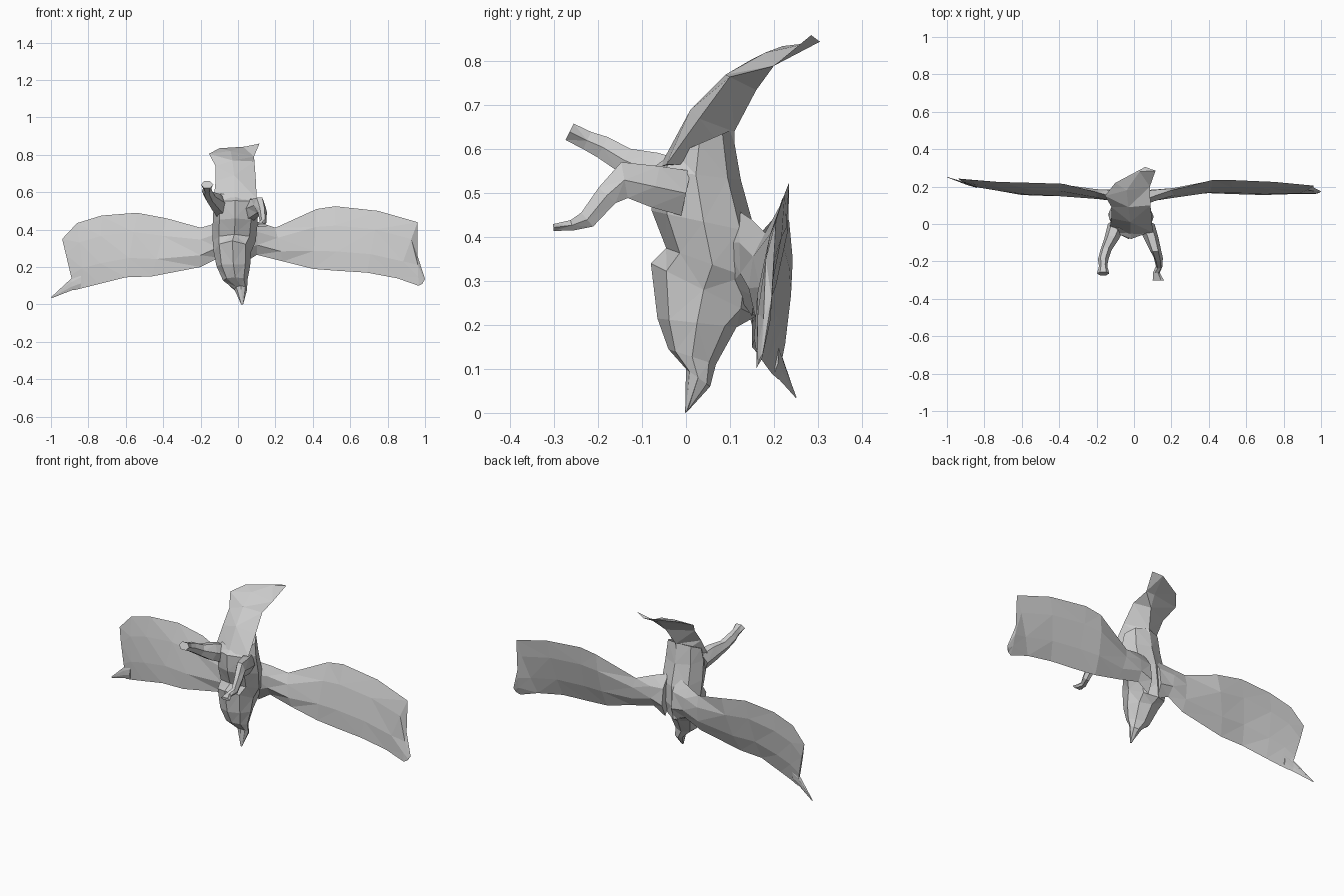
import bpy, bmesh, math
from mathutils import Vector


def loft(name, rings):
    """Skin a list of equal-length point rings, capping both ends."""
    bm = bmesh.new()
    vs = [[bm.verts.new(p) for p in r] for r in rings]
    n = len(rings[0])
    for a, b in zip(vs, vs[1:]):
        for i in range(n):
            j = (i + 1) % n
            bm.faces.new((a[i], a[j], b[j], b[i]))
    bm.faces.new(vs[0])
    bm.faces.new(vs[-1])
    bmesh.ops.triangulate(bm, faces=bm.faces[:])
    bmesh.ops.recalc_face_normals(bm, faces=bm.faces[:])
    me = bpy.data.meshes.new(name)
    bm.to_mesh(me)
    bm.free()
    ob = bpy.data.objects.new(name, me)
    bpy.context.collection.objects.link(ob)
    return ob


def slanted_ring(fy, fz, by, bz, hw, xc, sides=8):
    """Oval ring between a front point and a back point in the side view."""
    pts = []
    for i in range(sides):
        a = math.tau * i / sides
        t = (1 - math.cos(a)) / 2
        pts.append((xc + hw * math.sin(a), fy + (by - fy) * t, fz + (bz - fz) * t))
    return pts


def blade_ring(x1, y1, z1, x2, y2, z2, t):
    """Thin wing section from top edge to bottom edge, t = half thickness."""
    top, bot = Vector((x1, y1, z1)), Vector((x2, y2, z2))
    off = Vector((0, t, 0))
    a, b = top.lerp(bot, 0.3), top.lerp(bot, 0.7)
    return [top, a - off, b - off, bot, b + off, a + off]


def limb(name, path):
    """Tapered limb: each entry is x, y, z, half width, half depth."""
    rings = []
    for k, (x, y, z, w, h) in enumerate(path):
        p, q = path[max(k - 1, 0)], path[min(k + 1, len(path) - 1)]
        d = Vector(q[:3]) - Vector(p[:3])
        side = Vector((1, 0, 0))
        up = side.cross(d).normalized()
        rings.append([Vector((x, y, z)) + side * w * math.cos(math.tau * i / 6)
                      + up * h * math.sin(math.tau * i / 6) for i in range(6)])
    return loft(name, rings)


# Beak, head and torso: front y/z, back y/z, half width, x centre
loft("head_and_torso", [slanted_ring(*r) for r in (
    (-0.002, 0.0, 0.004, 0.004, 0.006, 0.022),
    (0.0, 0.10, 0.055, 0.06, 0.034, 0.015),
    (-0.04, 0.145, 0.068, 0.11, 0.065, -0.015),
    (-0.065, 0.215, 0.115, 0.195, 0.09, -0.025),
    (-0.08, 0.34, 0.16, 0.22, 0.10, -0.03),
    (-0.045, 0.375, 0.165, 0.30, 0.115, -0.02),
    (-0.078, 0.46, 0.158, 0.41, 0.12, -0.015),
    (-0.08, 0.555, 0.125, 0.53, 0.115, -0.015),
    (-0.045, 0.58, 0.105, 0.645, 0.105, -0.015))])

# Tail: left edge, front middle, right edge, back middle
loft("tail", [
    [(-0.13, -0.02, 0.56), (-0.02, -0.06, 0.56), (0.10, -0.045, 0.565), (-0.02, 0.11, 0.57)],
    [(-0.12, 0.03, 0.66), (-0.02, 0.01, 0.69), (0.095, 0.03, 0.67), (-0.01, 0.11, 0.64)],
    [(-0.12, 0.09, 0.74), (-0.03, 0.09, 0.77), (0.088, 0.10, 0.765), (0.02, 0.16, 0.735)],
    [(-0.155, 0.15, 0.805), (-0.04, 0.18, 0.82), (0.085, 0.20, 0.79), (0.03, 0.20, 0.79)],
    [(-0.10, 0.22, 0.835), (0.03, 0.28, 0.842), (0.115, 0.285, 0.86), (0.06, 0.305, 0.845)]])

# Wings: top edge xyz, bottom edge xyz, half thickness
loft("left_wing", [blade_ring(*r) for r in (
    (0.03, 0.12, 0.46, 0.03, 0.15, 0.22, 0.04),
    (0.11, 0.15, 0.44, 0.10, 0.155, 0.265, 0.03),
    (0.20, 0.18, 0.41, 0.24, 0.155, 0.23, 0.02),
    (0.42, 0.235, 0.51, 0.40, 0.165, 0.19, 0.018),
    (0.52, 0.235, 0.525, 0.53, 0.16, 0.18, 0.016),
    (0.75, 0.225, 0.50, 0.69, 0.155, 0.17, 0.014),
    (0.96, 0.205, 0.44, 0.85, 0.16, 0.14, 0.01),
    (0.96, 0.195, 0.26, 0.965, 0.16, 0.10, 0.008),
    (1.0, 0.175, 0.135, 0.985, 0.165, 0.11, 0.002))])
loft("right_wing", [blade_ring(*r) for r in (
    (-0.03, 0.12, 0.46, -0.03, 0.15, 0.22, 0.04),
    (-0.13, 0.15, 0.43, -0.10, 0.155, 0.25, 0.03),
    (-0.20, 0.17, 0.41, -0.20, 0.15, 0.20, 0.022),
    (-0.38, 0.215, 0.46, -0.46, 0.15, 0.15, 0.018),
    (-0.54, 0.22, 0.49, -0.60, 0.155, 0.145, 0.016),
    (-0.73, 0.225, 0.475, -0.74, 0.18, 0.11, 0.014),
    (-0.86, 0.235, 0.435, -0.82, 0.195, 0.09, 0.012),
    (-0.94, 0.243, 0.35, -0.875, 0.21, 0.076, 0.006))])
loft("right_wing_tip_feather", [blade_ring(*r) for r in (
    (-0.84, 0.205, 0.17, -0.84, 0.20, 0.088, 0.008),
    (-0.89, 0.215, 0.14, -0.89, 0.213, 0.075, 0.006),
    (-1.0, 0.25, 0.038, -0.995, 0.25, 0.034, 0.001))])

# Legs stretched forward, ending in flat feet
limb("left_leg", (
    (0.06, 0.0, 0.50, 0.05, 0.06),
    (0.09, -0.07, 0.515, 0.04, 0.055),
    (0.115, -0.14, 0.53, 0.03, 0.048),
    (0.13, -0.18, 0.495, 0.024, 0.03),
    (0.135, -0.225, 0.44, 0.018, 0.024),
    (0.12, -0.26, 0.427, 0.018, 0.014),
    (0.13, -0.302, 0.422, 0.03, 0.009)))
limb("right_leg", (
    (-0.09, 0.0, 0.52, 0.05, 0.06),
    (-0.12, -0.08, 0.55, 0.04, 0.052),
    (-0.15, -0.14, 0.575, 0.03, 0.034),
    (-0.165, -0.19, 0.605, 0.028, 0.03),
    (-0.165, -0.225, 0.62, 0.022, 0.025),
    (-0.165, -0.265, 0.64, 0.033, 0.024)))
